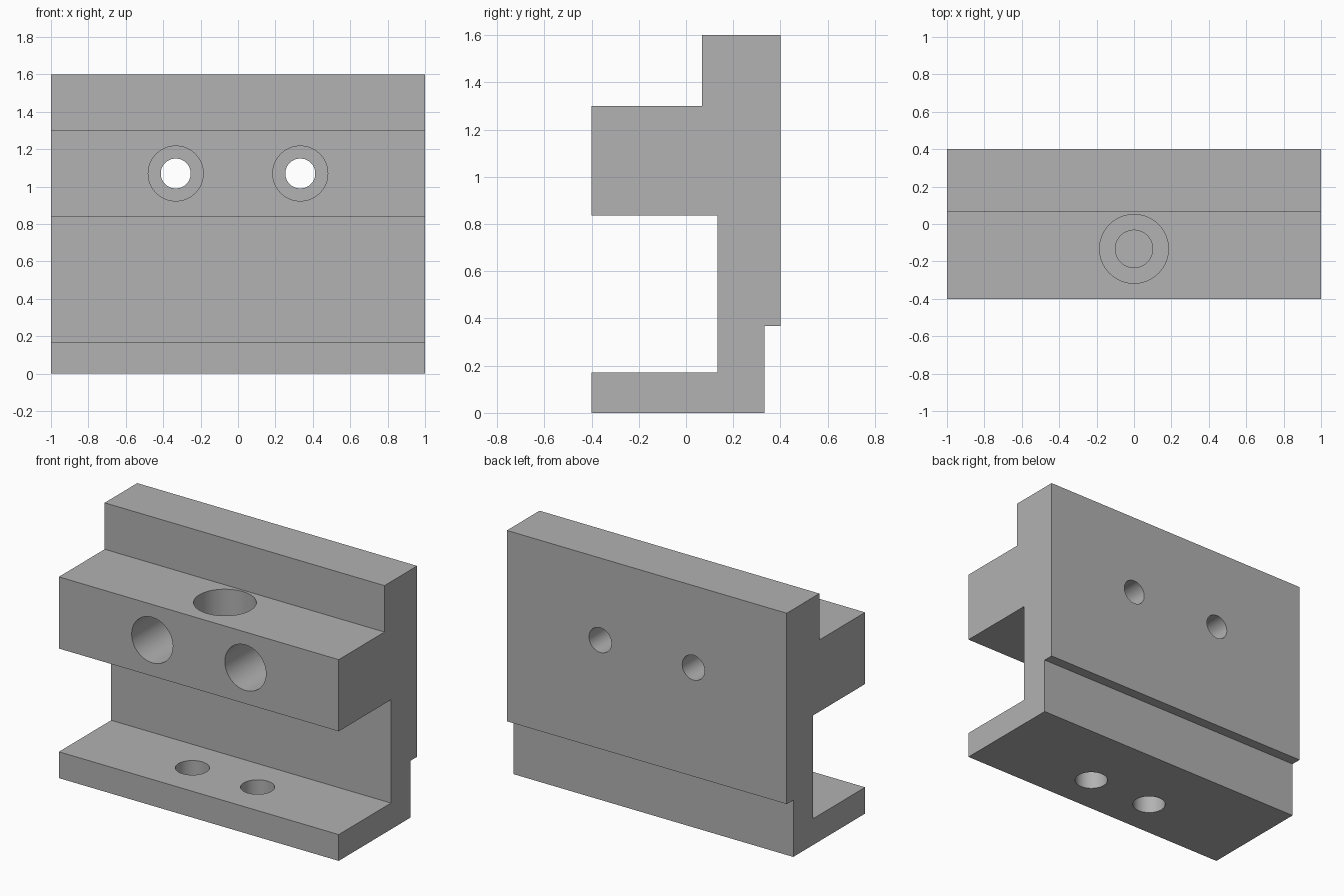
import bpy
import bmesh
from math import radians
from mathutils import Matrix, Vector

cube = bpy.data.objects.get("Cube")
if cube:
    bpy.data.objects.remove(cube, do_unlink=True)

grey = bpy.data.materials.new("plain_grey")
grey.use_nodes = True
colour = (0.445, 0.445, 0.445, 1)
grey.diffuse_color = colour
grey.node_tree.nodes["Principled BSDF"].inputs["Base Color"].default_value = colour


def add_object(name, bm):
    bmesh.ops.recalc_face_normals(bm, faces=bm.faces)
    mesh = bpy.data.meshes.new(name)
    bm.to_mesh(mesh)
    bm.free()
    mesh.materials.append(grey)
    obj = bpy.data.objects.new(name, mesh)
    bpy.context.collection.objects.link(obj)
    return obj


def activate(obj):
    bpy.ops.object.select_all(action="DESELECT")
    obj.select_set(True)
    bpy.context.view_layer.objects.active = obj


def drill(body, start, end, radius):
    """Cut a round hole from start to end through the body."""
    start, end = Vector(start), Vector(end)
    axis = end - start
    place = Matrix.Translation((start + end) / 2) @ axis.to_track_quat("Z", "Y").to_matrix().to_4x4()
    bm = bmesh.new()
    bmesh.ops.create_cone(bm, cap_ends=True, segments=64, radius1=radius,
                          radius2=radius, depth=axis.length, matrix=place)
    cutter = add_object("hole_cutter", bm)
    cutter.hide_render = True
    mod = body.modifiers.new("hole", "BOOLEAN")
    mod.operation = "DIFFERENCE"
    mod.solver = "EXACT"
    mod.object = cutter
    activate(body)
    bpy.ops.object.modifier_apply(modifier=mod.name)
    bpy.data.objects.remove(cutter, do_unlink=True)


# Bracket body: side profile (y, z) extruded along x
profile = [(-0.4, 0), (0.333, 0), (0.333, 0.367), (0.4, 0.367),
           (0.4, 1.6), (0.067, 1.6), (0.067, 1.3), (-0.4, 1.3),
           (-0.4, 0.837), (0.133, 0.837), (0.133, 0.17), (-0.4, 0.17)]
bm = bmesh.new()
side = bm.faces.new([bm.verts.new((-1, y, z)) for y, z in profile])
ext = bmesh.ops.extrude_face_region(bm, geom=[side])
bmesh.ops.translate(bm, vec=(2, 0, 0),
                    verts=[g for g in ext["geom"] if isinstance(g, bmesh.types.BMVert)])
bracket = add_object("bracket_body", bm)

# Counterbored screw holes through the back, and plain holes in the lower flange
for s in (-1, 1):
    x = s * 0.333
    drill(bracket, (x, -0.5, 1.07), (x, 0.067, 1.07), 0.147)
    drill(bracket, (x, -0.5, 1.07), (x, 0.5, 1.07), 0.08)
    x = s * 0.233
    drill(bracket, (x, -0.133, -0.1), (x, -0.133, 0.3), 0.1)

# Counterbored hole down through the upper block
drill(bracket, (0, -0.133, 1.4), (0, -0.133, 1.1), 0.184)
drill(bracket, (0, -0.133, 1.4), (0, -0.133, 0.6), 0.1)

activate(bracket)
bpy.ops.object.shade_smooth_by_angle(angle=radians(30))
